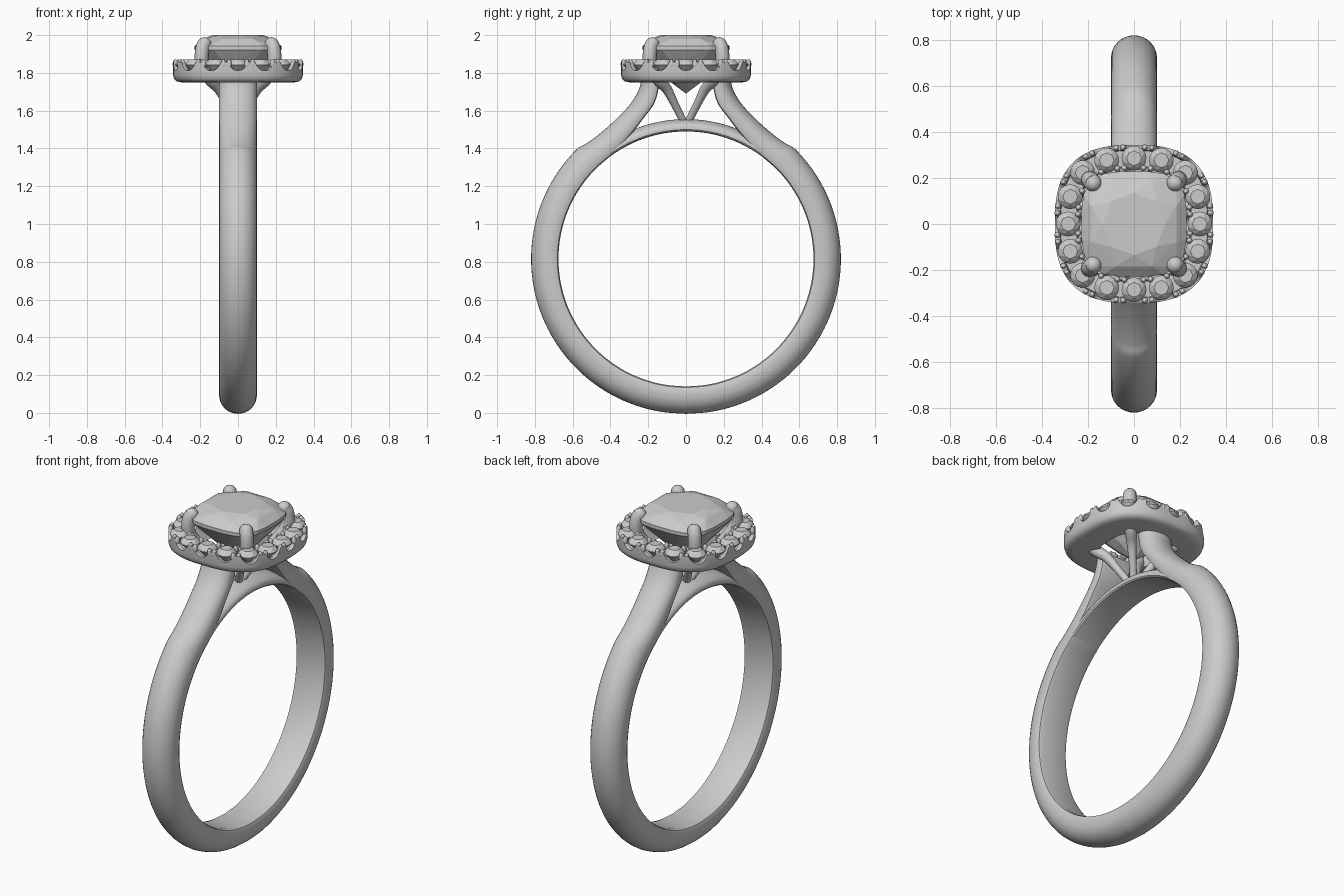
import bpy, bmesh, math
from mathutils import Vector, Matrix

if "Cube" in bpy.data.objects:
    bpy.data.objects.remove(bpy.data.objects["Cube"])

CZ, RI, RO = 0.815, 0.675, 0.82      # ring centre height, inner and outer radius


def finish(bm, name, smooth=35):
    bmesh.ops.recalc_face_normals(bm, faces=bm.faces)
    me = bpy.data.meshes.new(name)
    bm.to_mesh(me)
    bm.free()
    ob = bpy.data.objects.new(name, me)
    bpy.context.collection.objects.link(ob)
    if smooth:
        bpy.ops.object.select_all(action='DESELECT')
        ob.select_set(True)
        bpy.context.view_layer.objects.active = ob
        bpy.ops.object.shade_smooth_by_angle(angle=math.radians(smooth))
    return ob


def loft(bm, rings, loop=False):
    vs = [[bm.verts.new(p) for p in r] for r in rings]
    n = len(vs[0])
    for i in range(len(vs) - (0 if loop else 1)):
        a, b = vs[i], vs[(i + 1) % len(vs)]
        for j in range(n):
            k = (j + 1) % n
            bm.faces.new((a[j], a[k], b[k], b[j]))
    if not loop:
        bm.faces.new(vs[0])
        bm.faces.new(vs[-1])


def spline(pts, steps):
    pts = [Vector(p) for p in pts]
    out = []
    for i in range(len(pts) - 1):
        p0, p1, p2, p3 = pts[max(i - 1, 0)], pts[i], pts[i + 1], pts[min(i + 2, len(pts) - 1)]
        for s in range(steps):
            t = s / steps
            out.append(0.5 * (2 * p1 + (p2 - p0) * t + (2 * p0 - 5 * p1 + 4 * p2 - p3) * t * t
                              + (3 * p1 - p0 - 3 * p2 + p3) * t ** 3))
    return out + [pts[-1]]


def cushion(a, n, count, turn=0.0):
    # rounded-square outline, evenly spaced along its length
    def pt(t):
        c, s = math.cos(t), math.sin(t)
        r = a / (abs(c) ** n + abs(s) ** n) ** (1 / n)
        return Vector((r * c, r * s))
    fine = [pt(2 * math.pi * i / 1440) for i in range(1441)]
    cum = [0.0]
    for p, q in zip(fine, fine[1:]):
        cum.append(cum[-1] + (q - p).length)
    out, j = [], 0
    for i in range(count):
        d = cum[-1] * (i + turn) / count
        while cum[j + 1] < d:
            j += 1
        out.append(fine[j].lerp(fine[j + 1], (d - cum[j]) / (cum[j + 1] - cum[j])))
    return out


# D-shaped band section: u across the width, v from inside to outside
section = [(math.cos(math.pi * i / 16), 0.32 + 0.68 * math.sin(math.pi * i / 16)) for i in range(17)]
section += [(-1, 0.15), (-0.93, 0.04), (-0.75, 0), (0, 0), (0.75, 0), (0.93, 0.04), (1, 0.15)]


def band_ring(iy, iz, oy, oz, w=0.1):
    return [(u * w, iy + (oy - iy) * v, iz + (oz - iz) * v) for u, v in section]


# Shank with shoulders that rise to the head
inner = [(0.145, 1.775), (0.147, 1.71), (0.17, 1.635), (0.225, 1.56), (0.29, 1.475), (0.375, 1.382)]
outer = [(0.235, 1.775), (0.25, 1.71), (0.295, 1.635), (0.37, 1.555), (0.46, 1.475), (0.53, 1.425)]
for deg in range(45, 181, 9):
    s, c = math.sin(math.radians(deg)), math.cos(math.radians(deg))
    inner.append((RI * s, CZ + RI * c))
    outer.append((RO * s, CZ + RO * c))
half = [(*i, *o) for i, o in zip(spline(inner, 5), spline(outer, 5))]
full = half + [(-a, b, -c, d) for a, b, c, d in reversed(half[:-1])]
bm = bmesh.new()
loft(bm, [band_ring(*k) for k in full])
finish(bm, "shank")

# Thin bridge closing the finger hole under the head
bm = bmesh.new()
rings = []
for i in range(41):
    a = math.radians(-36 + 72 * i / 40)
    s, c = math.sin(a), math.cos(a)
    rings.append(band_ring(RI * s, CZ + RI * c, 0.74 * s, CZ + 0.74 * c, 0.095))
loft(bm, rings)
finish(bm, "bridge")

# Halo tray with a scalloped rim
N, PER = 16, 16
low, high = 1.812, 1.858


def scallop(i):
    d = abs((i / PER + 0.5) % 1 - 0.5) * 2
    return low + (high - low) * min(1, max(0, d / 0.75) ** 2.5)


profile = [(0.17, 1.752), (0.30, 1.75), (0.325, 1.755), (0.338, 1.768), (0.344, 1.79), (0.344, None),
           (0.322, None), (0.318, 1.80), (0.25, 1.80), (0.245, None), (0.225, None), (0.215, 1.80)]
bm = bmesh.new()
rings = []
for a, z in profile:
    rings.append([(p.x, p.y, scallop(i) if z is None else z)
                  for i, p in enumerate(cushion(a, 2.7, N * PER))])
loft(bm, rings, loop=True)
finish(bm, "halo_tray")


def hull(bm, pts):
    vs = [bm.verts.new(p) for p in pts]
    r = bmesh.ops.convex_hull(bm, input=vs)
    junk = [g for g in r["geom_interior"] + r["geom_unused"] if isinstance(g, bmesh.types.BMVert)]
    bmesh.ops.delete(bm, geom=list(set(junk)), context='VERTS')


def circle(c, r, z, n, turn=0.0):
    return [(c.x + r * math.cos(2 * math.pi * (i + turn) / n),
             c.y + r * math.sin(2 * math.pi * (i + turn) / n), z) for i in range(n)]


# Small round halo stones
bm = bmesh.new()
for p in cushion(0.286, 2.8, N):
    hull(bm, circle(p, 0.032, 1.872, 8) + circle(p, 0.045, 1.861, 8, 0.5) + circle(p, 0.054, 1.848, 16)
         + circle(p, 0.054, 1.842, 16) + [(p.x, p.y, 1.785)])
finish(bm, "halo_stones", None)

# Paired bead prongs between the halo stones
bm = bmesh.new()
for p, q in zip(cushion(0.286, 2.8, N, 0.5), cushion(0.286, 2.8, N, 0.52)):
    t = (q - p).normalized()
    nrm = Vector((t.y, -t.x))
    for along in (-0.015, 0.015):
        for across in (-0.043, 0.047):
            c = p + t * along + nrm * across
            m = Matrix.Translation((c.x, c.y, 1.845)) @ Matrix.Diagonal((1, 1, 2.0, 1))
            bmesh.ops.create_uvsphere(bm, u_segments=12, v_segments=8, radius=0.0135, matrix=m)
finish(bm, "halo_beads", 60)

# Cushion-cut centre stone
at = lambda a, n, z, cnt, turn=0.0: [(p.x, p.y, z) for p in cushion(a, n, cnt, turn)]
bm = bmesh.new()
hull(bm, at(0.135, 2.2, 2.0, 8) + at(0.19, 2.8, 1.98, 8, 0.5) + at(0.229, 3.4, 1.942, 24)
     + at(0.229, 3.4, 1.922, 24) + at(0.185, 2.8, 1.86, 16) + at(0.10, 2.3, 1.765, 8) + [(0, 0, 1.69)])
finish(bm, "centre_stone", None)

# Four claws curving in below the halo to meet on the bridge
path = [(0.178, 1.957, 0.036), (0.19, 1.92, 0.037), (0.19, 1.85, 0.036), (0.15, 1.77, 0.034),
        (0.102, 1.715, 0.027), (0.06, 1.635, 0.021), (0.015, 1.545, 0.02)]
keys = spline(path, 5)
for label, sx, sy in (("front_left", -1, -1), ("front_right", 1, -1), ("back_left", -1, 1), ("back_right", 1, 1)):
    bm = bmesh.new()
    rings = []
    side = Vector((-sy, sx, 0)).normalized()
    for i, k in enumerate(keys):
        a, b = keys[max(i - 1, 0)], keys[min(i + 1, len(keys) - 1)]
        d = Vector(((b.x - a.x) * sx, (b.x - a.x) * sy, b.y - a.y)).normalized()
        up = d.cross(side)
        c = Vector((k.x * sx, k.x * sy, k.y))
        rings.append([c + k.z * (side * math.cos(math.pi * j / 8) + up * math.sin(math.pi * j / 8))
                      for j in range(16)])
    loft(bm, rings)
    tip = Matrix.Translation((0.178 * sx, 0.178 * sy, 1.952))
    bmesh.ops.create_uvsphere(bm, u_segments=16, v_segments=10, radius=0.037, matrix=tip)
    finish(bm, label + "_claw", 60)
